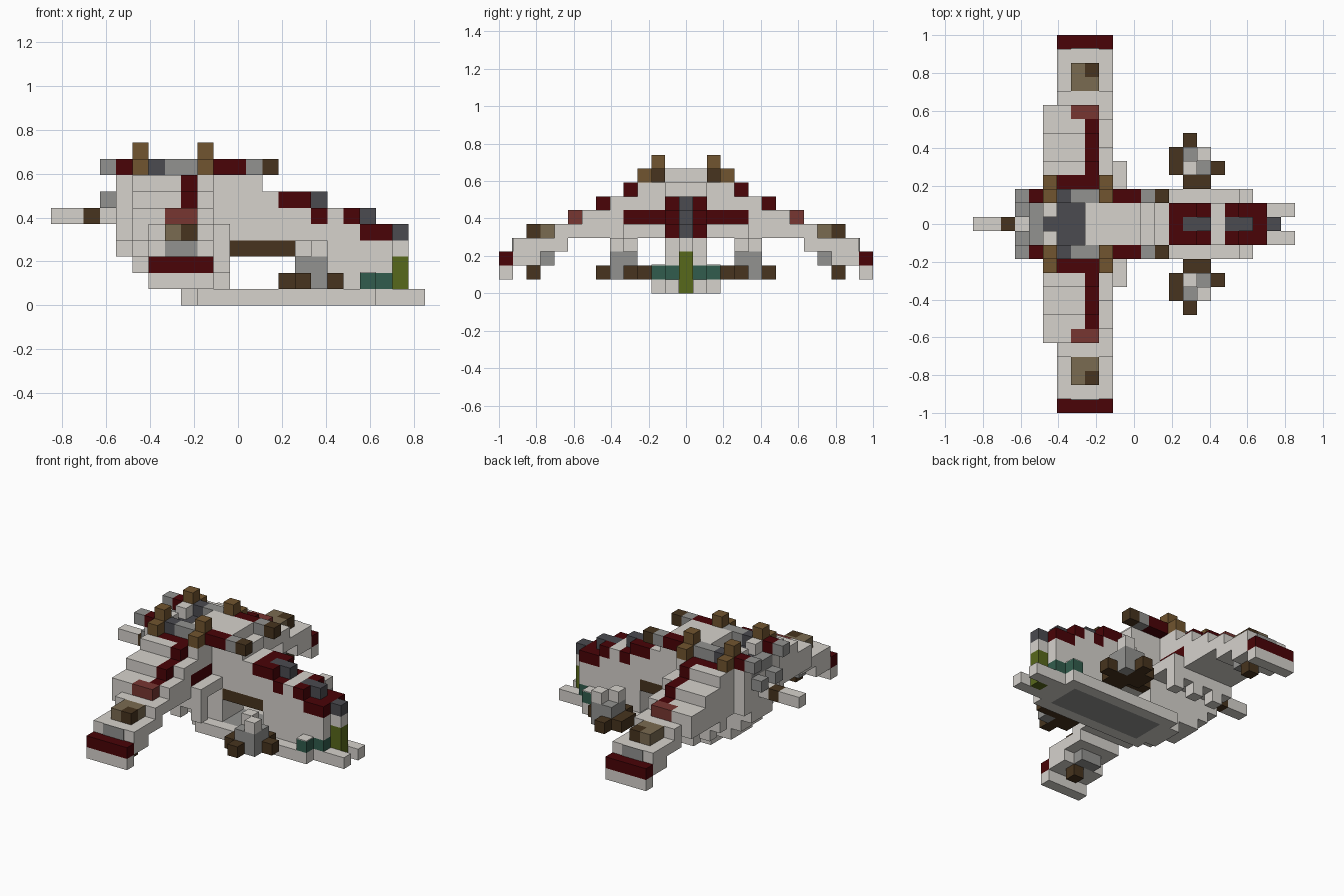
import bpy
import bmesh
from mathutils import Vector

UNIT = 2 / 27
COLOURS = {
    "light": (0.67, 0.645, 0.605),
    "grey": (0.29, 0.29, 0.28),
    "slate": (0.07, 0.07, 0.08),
    "dark_red": (0.067, 0.001, 0.002),
    "faded_red": (0.185, 0.037, 0.031),
    "dark_brown": (0.063, 0.034, 0.013),
    "brown": (0.165, 0.09, 0.029),
    "taupe": (0.195, 0.147, 0.083),
    "green": (0.097, 0.14, 0.011),
    "teal": (0.031, 0.108, 0.074),
}
cells = {}


def span(value):
    """Turn one index or an inclusive pair into a range."""
    low, high = value if isinstance(value, tuple) else (value, value)
    return range(low, high + 1)


def block(part, colour, along, across, level):
    """Fill cubes on both sides; later blocks replace earlier ones."""
    for i in span(along):
        for j in span(across):
            for k in span(level):
                for side in (j, -j):
                    cells[i, side, k] = (part, colour)


def make_materials():
    made = {}
    for name, rgb in COLOURS.items():
        mat = bpy.data.materials.new(name)
        mat.use_nodes = True
        mat.diffuse_color = (*rgb, 1)
        shader = next(n for n in mat.node_tree.nodes if n.type == "BSDF_PRINCIPLED")
        shader.inputs["Base Color"].default_value = (*rgb, 1)
        shader.inputs["Roughness"].default_value = 0.9
        made[name] = mat
    return made


def build_part(part, materials):
    """Mesh only the outer faces of the cubes that belong to a part."""
    mine = {c: v[1] for c, v in cells.items() if v[0] == part}
    used = sorted(set(mine.values()))
    bm = bmesh.new()
    corners = {}

    def corner(point):
        key = tuple(round(v * 2) for v in point)
        if key not in corners:
            x, y, z = point
            corners[key] = bm.verts.new(((x - 11) * UNIT, y * UNIT, (z + 0.5) * UNIT))
        return corners[key]

    for cell, colour in mine.items():
        for axis in range(3):
            for sign in (-1, 1):
                normal = Vector((0, 0, 0))
                normal[axis] = sign
                if tuple(int(c + n) for c, n in zip(cell, normal)) in cells:
                    continue
                u = Vector((0, 0, 0))
                u[(axis + 1) % 3] = 0.5
                v = normal.cross(u)
                mid = Vector(cell) + normal / 2
                quad = [mid - u - v, mid + u - v, mid + u + v, mid - u + v]
                face = bm.faces.new([corner(p) for p in quad])
                face.material_index = used.index(colour)
    mesh = bpy.data.meshes.new(part)
    bm.to_mesh(mesh)
    bm.free()
    for colour in used:
        mesh.materials.append(materials[colour])
    bpy.context.collection.objects.link(bpy.data.objects.new(part, mesh))


def plate(name, material, centre, size):
    """Add a thin coloured plate, measured in cubes."""
    bpy.ops.mesh.primitive_cube_add(size=1, location=Vector(centre) * UNIT)
    panel = bpy.context.object
    panel.name = name
    panel.scale = Vector(size) * UNIT
    panel.data.materials.append(material)


cube = bpy.data.objects.get("Cube")
if cube:
    bpy.data.objects.remove(cube)

# Flat keel with a grey underside and two front prongs
block("keel", "light", (8, 20), (0, 1), 0)
block("keel", "light", (9, 19), 2, 0)
block("keel", "light", (21, 22), 1, 0)
block("keel", "grey", (10, 18), (0, 1), 0)

# Stepped hull, rear stem and front stem
for level, (rear, front) in enumerate([(6, 10), (5, 10), (4, 20), (4, 20), (4, 18),
                                       (4, 15), (4, 12), (8, 11)], start=1):
    block("hull", "light", (rear, front), (0, 1), level)
block("hull", "light", (15, 20), (0, 1), (1, 2))
block("hull", "light", (4, 9), 2, (4, 7))
block("hull", "dark_brown", (11, 14), 1, 3)

# Nose tip and teal trim
block("nose", "light", 21, 0, 3)
block("nose", "green", 21, 0, (0, 2))
block("nose", "teal", (19, 20), 1, 1)
block("nose", "teal", 19, 2, 1)
block("nose", "slate", 21, 0, 4)

# Red canopies with dark glass
block("front_canopy", "dark_red", (19, 20), (0, 1), 4)
block("front_canopy", "dark_red", 18, (0, 1), 5)
block("front_canopy", "slate", (18, 19), 0, 5)
block("rear_canopy", "dark_red", 16, 1, 5)
block("rear_canopy", "dark_red", (14, 15), (0, 1), 6)
block("rear_canopy", "slate", (15, 16), 0, 6)

# Stepped wings: cross position, bottom and top level
for across, low, high in [(3, 4, 7), (4, 4, 7), (5, 4, 6), (6, 4, 6), (7, 4, 5), (8, 4, 5),
                          (9, 3, 4), (10, 3, 3), (11, 2, 3), (12, 2, 3), (13, 1, 2)]:
    rear = 5 if across < 9 else 6
    lowered = across in (4, 6, 8)
    block("wings", "light", (rear, 8), across, (low, high))
    block("wings", "light", 9, across, (low, high - lowered))
    if across < 8:
        block("wings", "dark_red", 8, across, high)
block("wings", "dark_red", (6, 8), 3, 7)
block("wings", "faded_red", (7, 8), 8, 5)
block("wings", "dark_red", (6, 9), 13, 2)
block("wings", "dark_red", 9, (2, 4), 5)

# Comb-shaped skirts beneath the wing roots
block("wing_skirts", "light", 10, (2, 4), 4)
block("wing_skirts", "light", (5, 10), 4, 3)
for post in (6, 8, 10):
    block("wing_skirts", "light", post, 4, 2)

# Pods above and below the wings
block("wing_pods", "taupe", (7, 8), (10, 11), 4)
block("wing_pods", "dark_brown", 8, 11, 4)
block("wing_pods", "grey", (7, 8), 10, 2)
block("wing_pods", "dark_brown", 8, 11, 1)

# Crown around the top deck
for along, colour in [(3, "grey"), (4, "dark_red"), (5, "brown"), (6, "slate"), (7, "grey"),
                      (8, "grey"), (9, "brown"), (10, "dark_red"), (11, "dark_red"),
                      (12, "grey"), (13, "dark_brown")]:
    block("crown", colour, along, 2, 8)
for along in (5, 9):
    block("crown", "brown", along, 3, 8)
    block("crown", "brown", along, 2, 9)

# Sunken deck inside the crown
block("deck", "slate", (6, 7), (0, 1), 7)
block("deck", "slate", 5, 0, 7)
block("deck", "grey", 4, (0, 1), 7)
block("deck", "light", 5, 1, 8)

# Tail boom
block("tail", "grey", 3, 1, 6)
block("tail", "light", (0, 3), 0, 5)
block("tail", "dark_brown", 2, 0, 5)

# Pinwheel-shaped side pods
block("side_pods", "dark_brown", (15, 16), (3, 5), 1)
block("side_pods", "dark_brown", 14, (4, 5), 1)
block("side_pods", "dark_brown", 15, 6, 1)
block("side_pods", "dark_brown", 17, 4, 1)
block("side_pods", "grey", 16, 5, 1)
block("side_pods", "grey", (15, 16), (4, 5), 2)
block("side_pods", "light", 16, 5, 3)
block("side_pods", "light", 15, 4, 3)

materials = make_materials()
for part in sorted({value[0] for value in cells.values()}):
    build_part(part, materials)

# Thin panels on the outer wing steps and over the teal trim
for name, side in (("left", 1), ("right", -1)):
    plate(name + "_wing_panel", materials["grey"], (-3.5, side * 12.53, 3.5), (2, 0.07, 1))
    plate(name + "_trim_cap", materials["light"], (8, side * 2, 2.03), (1, 1, 0.07))
